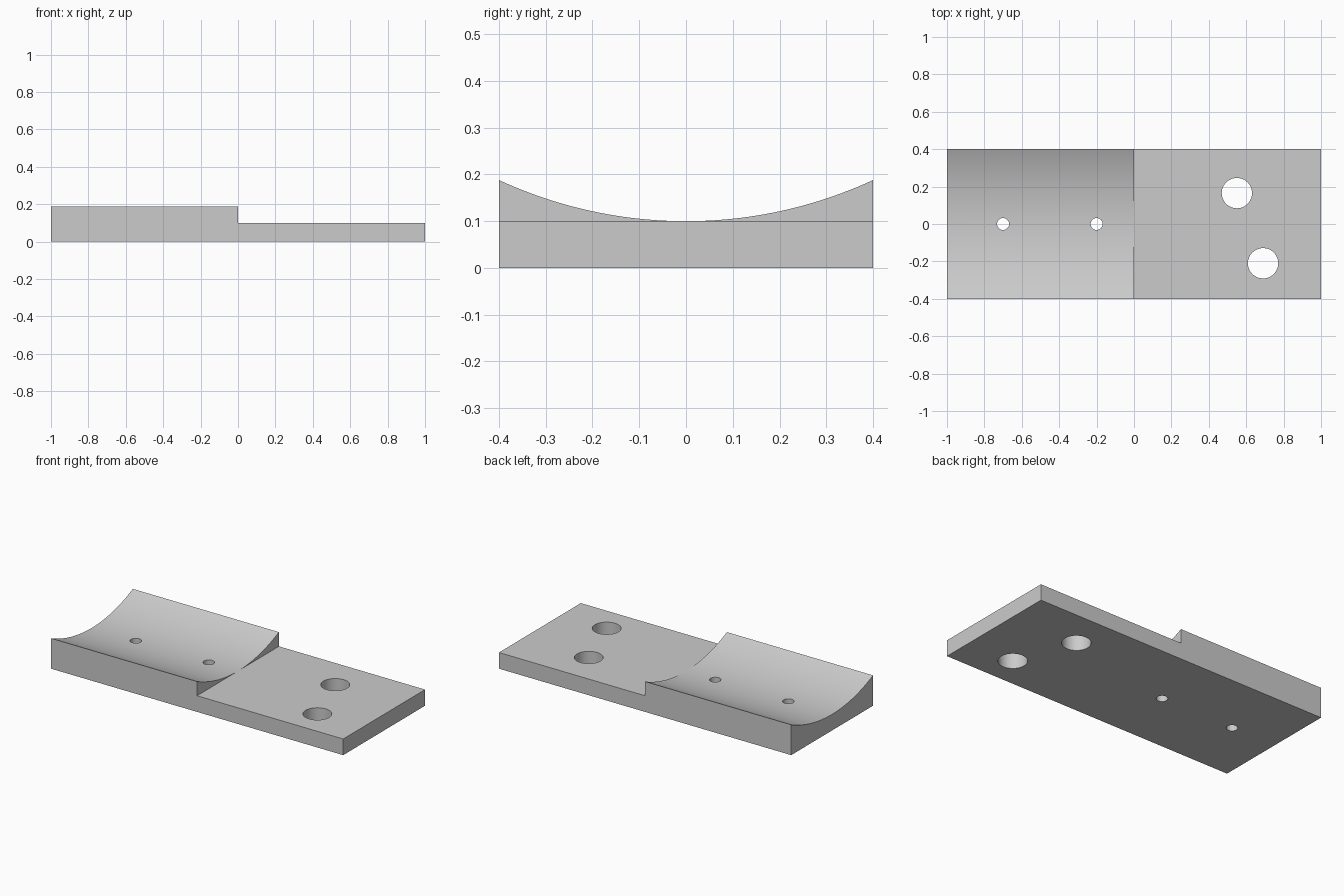
import bpy, bmesh, math

cube = bpy.data.objects.get("Cube")
if cube:
    bpy.data.objects.remove(cube, do_unlink=True)

HALF_W, LOW, HIGH, STEPS = 0.4, 0.1, 0.188, 48
sag = HIGH - LOW
RADIUS = (HALF_W ** 2 + sag ** 2) / (2 * sag)

grey = bpy.data.materials.new("light grey")
grey.use_nodes = True
colour = (0.6, 0.6, 0.6, 1)
grey.diffuse_color = colour
grey.node_tree.nodes["Principled BSDF"].inputs["Base Color"].default_value = colour


def section(bm, x, curved):
    """Closed cross-section: flat base with a concave or flat top."""
    verts = [bm.verts.new((x, HALF_W, 0)), bm.verts.new((x, -HALF_W, 0))]
    for i in range(STEPS + 1):
        y = HALF_W * (2 * i / STEPS - 1)
        rise = RADIUS - math.sqrt(RADIUS ** 2 - y * y) if curved else 0
        verts.append(bm.verts.new((x, y, LOW + rise)))
    return verts


# Plate: curved cradle on one half, thin flat tongue on the other
bm = bmesh.new()
rings = [section(bm, x, c) for x, c in ((-1, True), (0, True), (0, False), (1, False))]
bm.faces.new(rings[0])
bm.faces.new(rings[-1])
for a, b in zip(rings, rings[1:]):
    for i in range(len(a)):
        j = (i + 1) % len(a)
        bm.faces.new((a[i], a[j], b[j], b[i]))
bmesh.ops.remove_doubles(bm, verts=bm.verts, dist=1e-5)
bmesh.ops.dissolve_limit(bm, angle_limit=math.radians(0.2), verts=bm.verts, edges=bm.edges)
bmesh.ops.recalc_face_normals(bm, faces=bm.faces)
mesh = bpy.data.meshes.new("cradle_plate")
bm.to_mesh(mesh)
bm.free()
plate = bpy.data.objects.new("cradle_plate", mesh)
bpy.context.collection.objects.link(plate)
mesh.materials.append(grey)
bpy.context.view_layer.objects.active = plate

# Through holes: two small in the cradle, two large in the tongue
for x, y, r in ((-0.7, 0, 0.032), (-0.2, 0, 0.032), (0.55, 0.165, 0.081), (0.69, -0.21, 0.081)):
    bpy.ops.mesh.primitive_cylinder_add(vertices=48, radius=r, depth=1, location=(x, y, 0))
    cutter = bpy.context.object
    cutter.name = "hole_cutter"
    cutter.data.materials.append(grey)
    cutter.hide_render = True
    mod = plate.modifiers.new("hole", "BOOLEAN")
    mod.operation, mod.solver, mod.object = "DIFFERENCE", "EXACT", cutter
    bpy.context.view_layer.objects.active = plate
    bpy.ops.object.modifier_apply(modifier=mod.name)
    bpy.data.objects.remove(cutter, do_unlink=True)

# Smooth the cradle and bores, keep the corners crisp
bpy.ops.object.select_all(action="DESELECT")
plate.select_set(True)
bpy.context.view_layer.objects.active = plate
bpy.ops.object.shade_smooth_by_angle(angle=math.radians(30))
